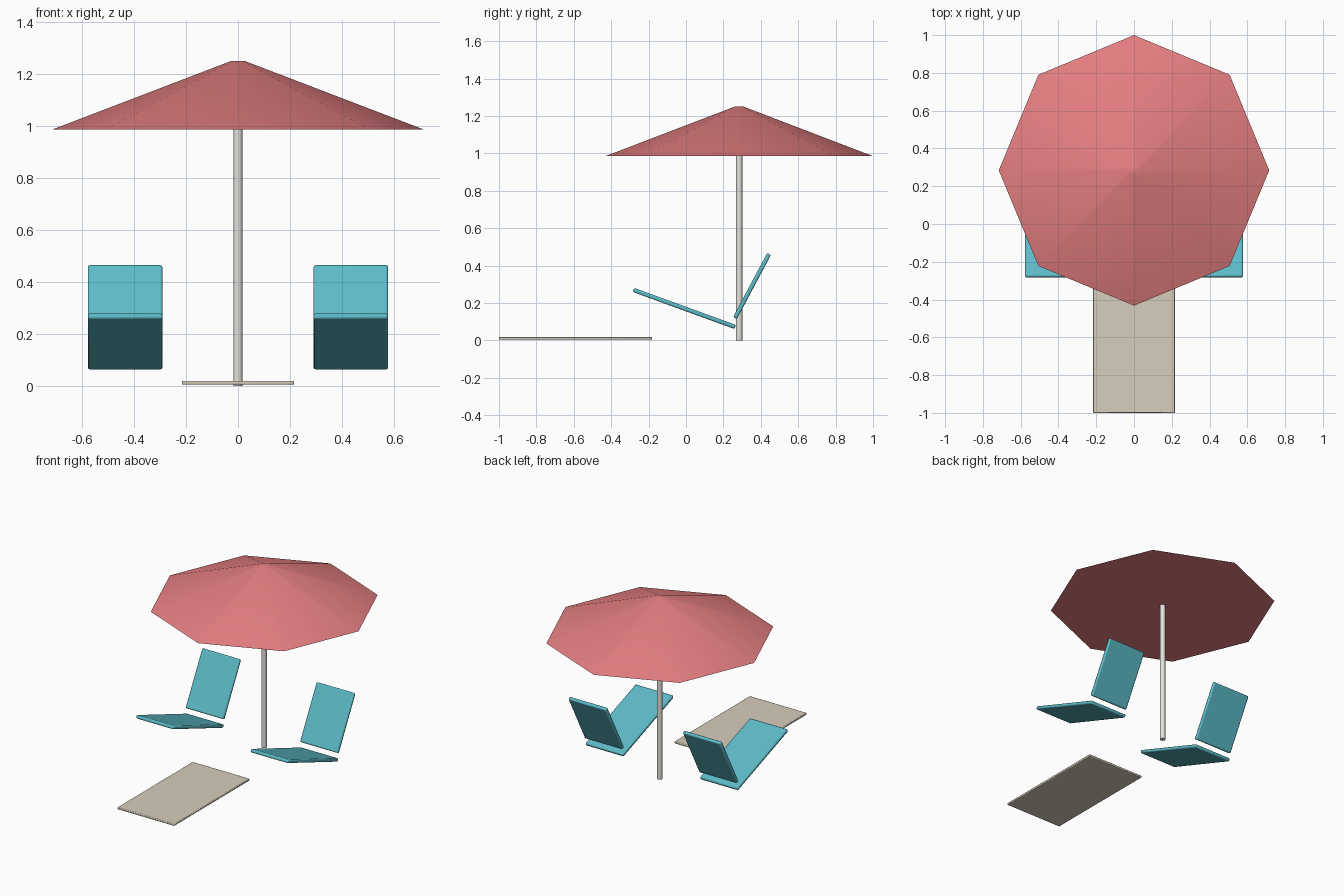
import bpy
from math import radians

if "Cube" in bpy.data.objects:
    bpy.data.objects.remove(bpy.data.objects["Cube"])


def material(name, rgb):
    m = bpy.data.materials.new(name)
    m.diffuse_color = (*rgb, 1)
    m.use_nodes = True
    m.node_tree.nodes["Principled BSDF"].inputs["Base Color"].default_value = m.diffuse_color
    return m


CORAL = material("coral_fabric", (0.78, 0.21, 0.22))
TEAL = material("teal_fabric", (0.11, 0.50, 0.58))
SAND = material("sand_cloth", (0.68, 0.62, 0.50))
WHITE = material("white_pole", (0.78, 0.77, 0.73))


def slab(name, size, loc, tilt, bevel, mat):
    """Thin rounded board, tilted about x."""
    bpy.ops.mesh.primitive_cube_add(size=1, location=loc)
    ob = bpy.context.object
    ob.name = name
    ob.scale = size
    bpy.ops.object.transform_apply(location=False, rotation=False, scale=True)
    ob.rotation_euler.x = radians(tilt)
    mod = ob.modifiers.new("rounded_edges", "BEVEL")
    mod.width = bevel
    mod.segments = 2
    ob.data.materials.append(mat)
    bpy.ops.object.shade_smooth_by_angle(angle=radians(30))
    return ob


def cone(name, sides, r1, r2, z0, z1, y, mat):
    """Upright cone or cylinder between two heights."""
    bpy.ops.mesh.primitive_cone_add(vertices=sides, radius1=r1, radius2=r2,
                                    depth=z1 - z0, location=(0, y, (z0 + z1) / 2))
    ob = bpy.context.object
    ob.name = name
    ob.data.materials.append(mat)
    bpy.ops.object.shade_smooth_by_angle(angle=radians(35))
    return ob


# Parasol
PARASOL_Y = 0.284
cone("parasol_pole", 12, 0.0175, 0.0175, 0.0, 1.10, PARASOL_Y, WHITE)
cone("parasol_canopy", 8, 0.716, 0.024, 0.985, 1.25, PARASOL_Y, CORAL)

# Pair of loungers: seat rises to the front, backrest leans to the rear
for side, sx in (("left", -1), ("right", 1)):
    x = sx * 0.434
    slab(side + "_lounger_seat", (0.287, 0.58, 0.023), (x, -0.009, 0.171), -20, 0.008, TEAL)
    slab(side + "_lounger_back", (0.287, 0.023, 0.387), (x, 0.353, 0.291), -28, 0.008, TEAL)

# Beach towel on the ground
slab("towel", (0.432, 0.818, 0.014), (0, -0.591, 0.012), 0, 0.004, SAND)
